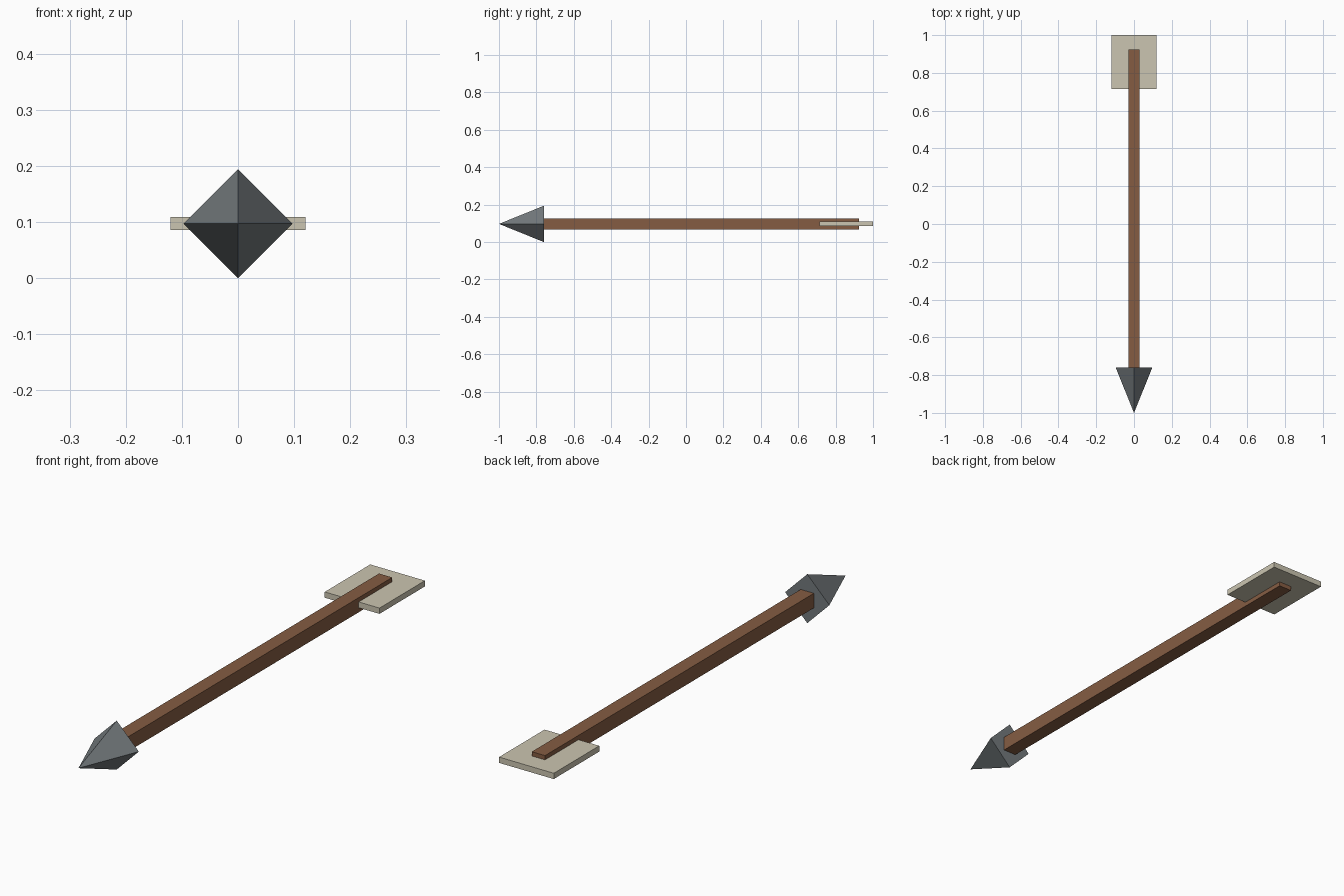
import bpy, bmesh, math
from mathutils import Matrix

if "Cube" in bpy.data.objects:
    bpy.data.objects.remove(bpy.data.objects["Cube"])

AXIS_Z = 0.097  # height of the arrow's centre line


def material(name, rgb):
    m = bpy.data.materials.new(name)
    m.diffuse_color = (*rgb, 1)
    m.use_nodes = True
    m.node_tree.nodes["Principled BSDF"].inputs["Base Color"].default_value = m.diffuse_color
    return m


def finish(name, bm, mat):
    bmesh.ops.recalc_face_normals(bm, faces=bm.faces)
    mesh = bpy.data.meshes.new(name)
    bm.to_mesh(mesh)
    bm.free()
    mesh.materials.append(mat)
    obj = bpy.data.objects.new(name, mesh)
    bpy.context.collection.objects.link(obj)
    return obj


def box(name, half_x, y0, y1, z0, z1, mat):
    bm = bmesh.new()
    place = Matrix.Translation((0, (y0 + y1) / 2, (z0 + z1) / 2))
    size = Matrix.Diagonal((2 * half_x, y1 - y0, z1 - z0, 1))
    bmesh.ops.create_cube(bm, size=1, matrix=place @ size)
    return finish(name, bm, mat)


wood = material("brown wood", (0.235, 0.108, 0.055))
metal = material("grey metal", (0.17, 0.19, 0.2))
feather = material("pale feather", (0.6, 0.56, 0.44))

# square shaft, its front end seated just inside the head
box("shaft", 0.029, -0.765, 0.925, AXIS_Z - 0.029, AXIS_Z + 0.029, wood)

# flat fletching plate through the shaft
box("fletching", 0.12, 0.715, 1.0, 0.086, 0.109, feather)

# four-sided head pointing to the front
bm = bmesh.new()
bmesh.ops.create_cone(
    bm, cap_ends=True, segments=4, radius1=0.097, radius2=0, depth=0.24,
    matrix=Matrix.Translation((0, -0.88, AXIS_Z)) @ Matrix.Rotation(math.pi / 2, 4, 'X'))
bmesh.ops.remove_doubles(bm, verts=bm.verts, dist=1e-5)
finish("arrow_head", bm, metal)
